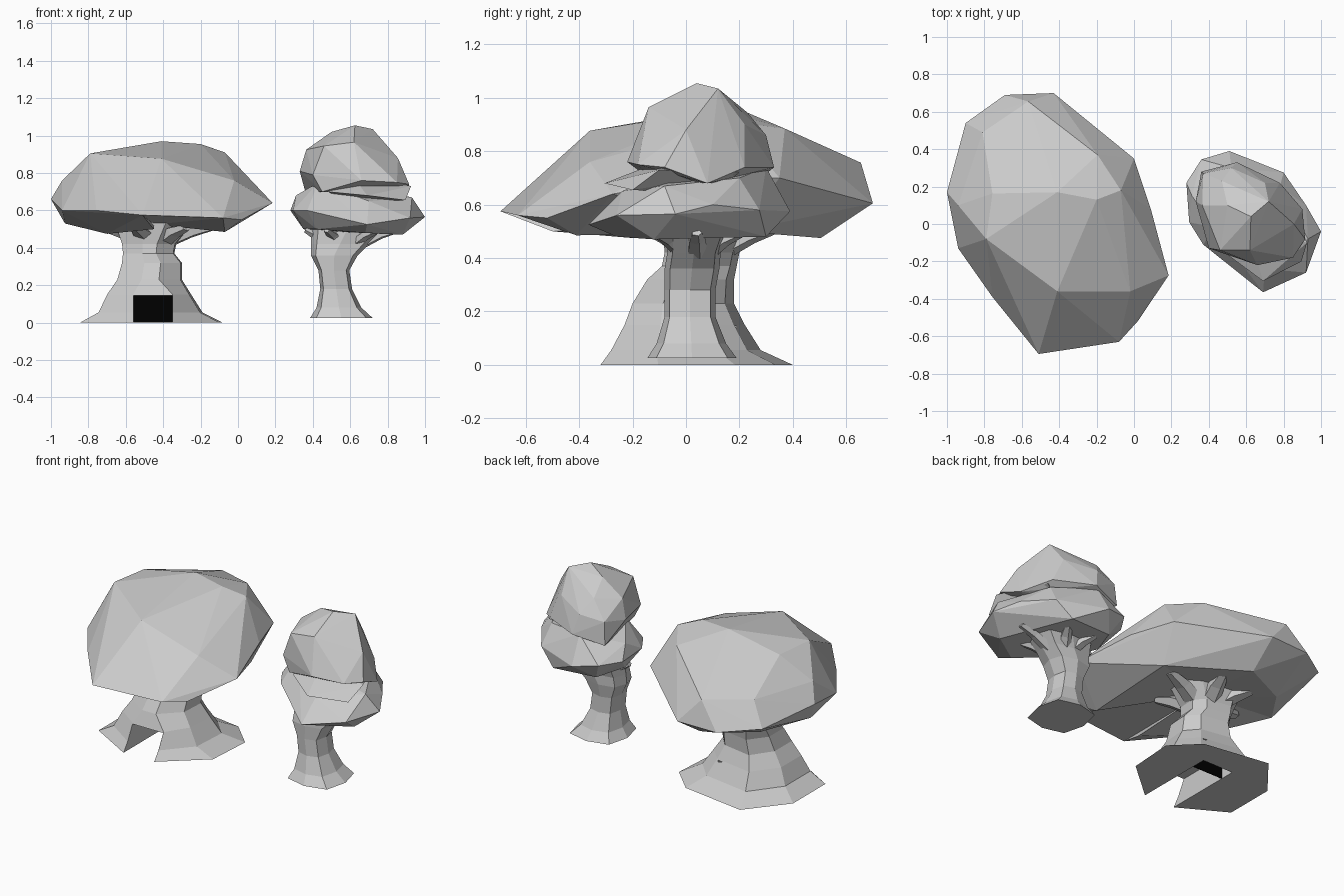
import bpy, bmesh, math
from mathutils import Vector

if "Cube" in bpy.data.objects:
    bpy.data.objects.remove(bpy.data.objects["Cube"])


def material(name, rgb):
    m = bpy.data.materials.new(name)
    m.diffuse_color = (*rgb, 1)
    m.use_nodes = True
    m.node_tree.nodes["Principled BSDF"].inputs["Base Color"].default_value = m.diffuse_color
    return m


GREY = material("stone grey", (0.6, 0.6, 0.6))
BLACK = material("black", (0.0, 0.0, 0.0))


def finish(bm, name, mat):
    bmesh.ops.recalc_face_normals(bm, faces=bm.faces)
    me = bpy.data.meshes.new(name)
    bm.to_mesh(me)
    bm.free()
    me.materials.append(mat)
    ob = bpy.data.objects.new(name, me)
    bpy.context.collection.objects.link(ob)
    return ob


def hull(name, points):
    """Faceted foliage mass around a handful of points."""
    bm = bmesh.new()
    for p in points:
        bm.verts.new(p)
    res = bmesh.ops.convex_hull(bm, input=bm.verts[:])
    junk = {v for v in res["geom_interior"] + res["geom_unused"]
            if isinstance(v, bmesh.types.BMVert) and v.is_valid and not v.link_faces}
    bmesh.ops.delete(bm, geom=list(junk), context='VERTS')
    return finish(bm, name, GREY)


def hollow(ob, center):
    """Raise the middle of the foliage underside to a shallow point."""
    bm = bmesh.new()
    bm.from_mesh(ob.data)
    bm.normal_update()
    low = [f for f in bm.faces if f.normal.z < -0.93]
    face = bmesh.ops.dissolve_faces(bm, faces=low)["region"]
    res = bmesh.ops.poke(bm, faces=face[:1])
    res["verts"][0].co = center
    bm.to_mesh(ob.data)
    bm.free()


def loft(bm, rings):
    loops = [[bm.verts.new(p) for p in ring] for ring in rings]
    n = len(loops[0])
    for a, b in zip(loops, loops[1:]):
        for i in range(n):
            j = (i + 1) % n
            bm.faces.new((a[i], a[j], b[j], b[i]))
    bm.faces.new(loops[0][::-1])
    bm.faces.new(loops[-1])


def trunk(name, shape, levels, front=None):
    """Stack one cross-section; each level is z, xmin, xmax, ymin, ymax.
    front gives fixed x limits for the foremost corners near the ground."""
    bm = bmesh.new()
    rings = []
    for z, x0, x1, y0, y1 in levels:
        ring = []
        for u, v in shape:
            x = (x0 + x1) / 2 + u * (x1 - x0) / 2
            if front and v == -1 and z < 0.2:
                x = front[1] if u > 0 else front[0]
            ring.append((x, (y0 + y1) / 2 + v * (y1 - y0) / 2, z))
        rings.append(ring)
    loft(bm, rings)
    return finish(bm, name, GREY)


def branches(name, center, z0, z1, arms, radius):
    """Tapered arms reaching from the trunk top to the foliage underside."""
    bm = bmesh.new()
    for deg, r0, r1 in arms:
        d = Vector((math.cos(math.radians(deg)), math.sin(math.radians(deg)), 0))
        side = Vector((-d.y, d.x, 0))
        rings = []
        for t, w in ((0, 1.0), (0.5, 0.85), (1, 0.5)):
            c = Vector((*center, z0 + (z1 - z0) * t ** 0.6)) + d * (r0 + (r1 - r0) * t)
            up = (Vector((0, 0, 1)) - d * 0.5).normalized() * 0.7
            rings.append([c + (side * math.cos(a) + up * math.sin(a)) * radius * w
                          for a in (k * math.tau / 5 for k in range(5))])
        loft(bm, rings)
    return finish(bm, name, GREY)


def box(name, lo, hi, mat):
    bm = bmesh.new()
    bmesh.ops.create_cube(bm, size=1)
    for v in bm.verts:
        v.co = [(a + b) / 2 + c * (b - a) for a, b, c in zip(lo, hi, v.co)]
    return finish(bm, name, mat)


# Large tree: flared trunk with a doorway notch
BASE = [(.95, -.40), (.29, -1), (-.25, -1), (-1, -.55),
        (-1, .33), (-.49, 1), (.6, .82), (1, .40)]
big = trunk("large_trunk", BASE, [
    (0, -.845, -.08, -.32, .40), (.055, -.745, -.19, -.28, .28),
    (.15, -.70, -.25, -.23, .22), (.23, -.645, -.30, -.20, .18),
    (.32, -.62, -.30, -.145, .18), (.37, -.615, -.34, -.09, .19),
    (.42, -.62, -.33, -.08, .20), (.54, -.66, -.23, -.09, .24)],
    front=(-.561, -.349))
cutter = box("doorway_cutter", (-.56, -.6, -.1), (-.35, .19, .145), GREY)
cutter.hide_render = True
cutter.hide_viewport = True
mod = big.modifiers.new("doorway", 'BOOLEAN')
mod.operation = 'DIFFERENCE'
mod.solver = 'EXACT'
mod.object = cutter
box("door_panel", (-.56, .095, .002), (-.35, .10, .145), BLACK)
branches("large_branches", (-.45, .07), .44, .51,
         [(15, .08, .32), (75, .08, .27), (130, .08, .27), (190, .08, .28),
          (245, .08, .24), (310, .08, .27)], .06)

# Large tree: broad foliage
large = hull("large_foliage", [
    # top
    (-.41, .17, .97), (-.2, .13, .955), (-.79, -.08, .905), (-.757, .163, .90),
    (-.41, -.36, .877), (-.195, .37, .885), (-.07, .18, .91), (-.565, .655, .757),
    (-.81, .49, .76), (-.02, -.36, .76), (-.94, .1, .76), (-.2, -.02, .91),
    # widest band
    (-1, .17, .66), (-.90, .54, .62), (-.69, .69, .60), (-.43, .70, .605),
    (0, .35, .70), (.09, .08, .70), (.185, -.275, .64), (.02, -.52, .55),
    (-.08, -.63, .56), (-.51, -.695, .575), (-.757, -.39, .60), (-.94, -.13, .60),
    # underside
    (-.925, .1, .53), (-.07, -.41, .485), (-.7, -.2, .475), (-.45, .505, .475),
    (-.45, -.5, .50), (-.05, .2, .50), (-.75, .35, .49)])
hollow(large, (-.45, .05, .525))

# Small tree: leaning trunk with a squarish section
ROUND = [(r * math.cos(a), r * math.sin(a)) for r, a in
         ((1.13 if k % 2 else 1, k * math.tau / 8) for k in range(8))]
trunk("small_trunk", ROUND, [
    (.025, .385, .72, -.145, .19), (.08, .42, .66, -.11, .15),
    (.18, .44, .61, -.08, .11), (.28, .43, .595, -.08, .11),
    (.36, .39, .64, -.08, .125), (.42, .39, .70, -.07, .13),
    (.50, .39, .78, -.07, .16)])
branches("small_branches", (.56, .04), .42, .495,
         [(0, .1, .30), (60, .05, .2), (120, .05, .2), (180, .1, .20),
          (240, .05, .17), (320, .08, .25)], .04)

# Small tree: lower skirt, middle lip and upper dome of foliage
hull("small_lower_foliage", [
    (.28, .22, .60), (.36, .345, .60), (.51, .39, .575), (.80, .275, .58),
    (.92, .10, .60), (1, -.04, .565), (.92, -.26, .56), (.69, -.365, .525),
    (.37, -.11, .60), (.295, .01, .60), (.35, .1, .50), (.42, .28, .49),
    (.70, .30, .48), (.88, -.12, .47), (.68, -.26, .48), (.42, -.06, .50),
    (.31, .15, .68), (.43, -.02, .75), (.52, .30, .74), (.78, .2, .70),
    (.93, -.08, .67), (.70, -.24, .65)])
hull("small_middle_foliage", [
    (.69, -.305, .68), (.895, -.2, .655), (.925, -.1, .73), (.48, -.15, .70),
    (.45, 0, .72), (.8, .2, .72), (.6, 0, .80), (.6, .1, .64)])
hull("small_upper_foliage", [
    (.625, .04, 1.055), (.72, .12, 1.035), (.5, .1, 1.02), (.46, -.14, .945),
    (.62, -.14, .965), (.47, .23, .945), (.365, .1, .925), (.33, .12, .81),
    (.40, -.13, .79), (.855, 0, .88), (.70, .22, .90), (.52, .30, .86),
    (.55, .33, .74), (.915, -.08, .74), (.85, -.18, .75), (.66, -.22, .76),
    (.78, .22, .74), (.36, .28, .70), (.37, .27, .84), (.45, -.14, .70),
    (.9, .08, .68)])
